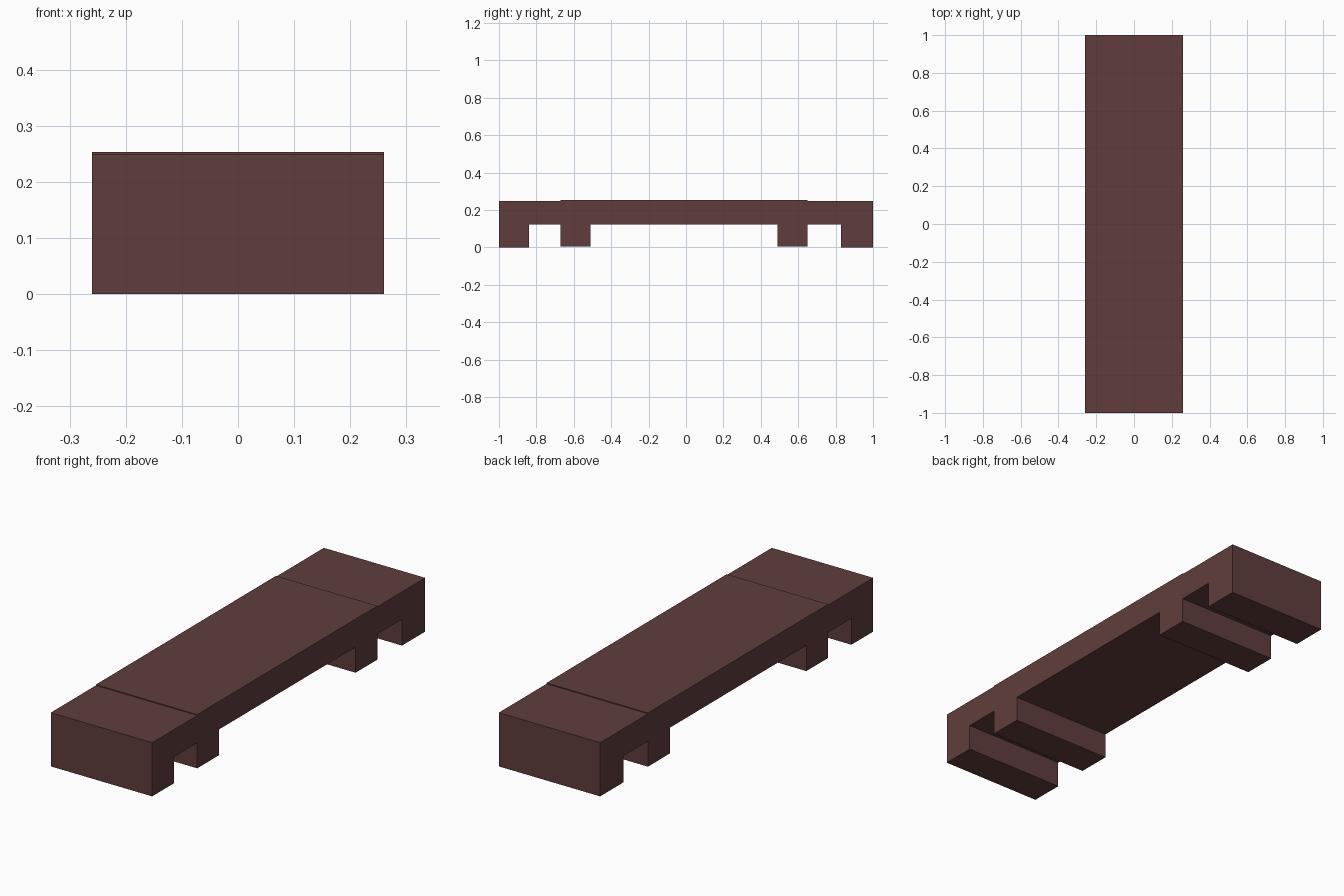
import bpy, bmesh

if "Cube" in bpy.data.objects:
    bpy.data.objects.remove(bpy.data.objects["Cube"])

HALF_WIDTH = 0.26

wood = bpy.data.materials.new("dark_brown")
wood.diffuse_color = (0.115, 0.048, 0.045, 1)
wood.use_nodes = True
wood.node_tree.nodes["Principled BSDF"].inputs["Base Color"].default_value = wood.diffuse_color

# Side profile (y, z): deck with a slightly raised middle and four cross feet
profile = [
    (-1.0, 0.0), (-0.84, 0.0), (-0.84, 0.122),      # front outer foot
    (-0.67, 0.122), (-0.67, 0.004), (-0.51, 0.004), (-0.51, 0.123),  # front inner foot
    (0.49, 0.123), (0.49, 0.004), (0.65, 0.004), (0.65, 0.122),      # back inner foot
    (0.83, 0.122), (0.83, 0.0), (1.0, 0.0),         # back outer foot
    (1.0, 0.249), (0.65, 0.249), (0.65, 0.253),     # deck top, raised middle
    (-0.67, 0.253), (-0.67, 0.249), (-1.0, 0.249),
]

# Extrude the profile across the width
bm = bmesh.new()
face = bm.faces.new([bm.verts.new((-HALF_WIDTH, y, z)) for y, z in profile])
ext = bmesh.ops.extrude_face_region(bm, geom=[face])
verts = [g for g in ext["geom"] if isinstance(g, bmesh.types.BMVert)]
bmesh.ops.translate(bm, verts=verts, vec=(2 * HALF_WIDTH, 0, 0))
bmesh.ops.recalc_face_normals(bm, faces=bm.faces)

mesh = bpy.data.meshes.new("platform_with_feet")
bm.to_mesh(mesh)
bm.free()
mesh.materials.append(wood)
bpy.context.collection.objects.link(bpy.data.objects.new("platform_with_feet", mesh))
